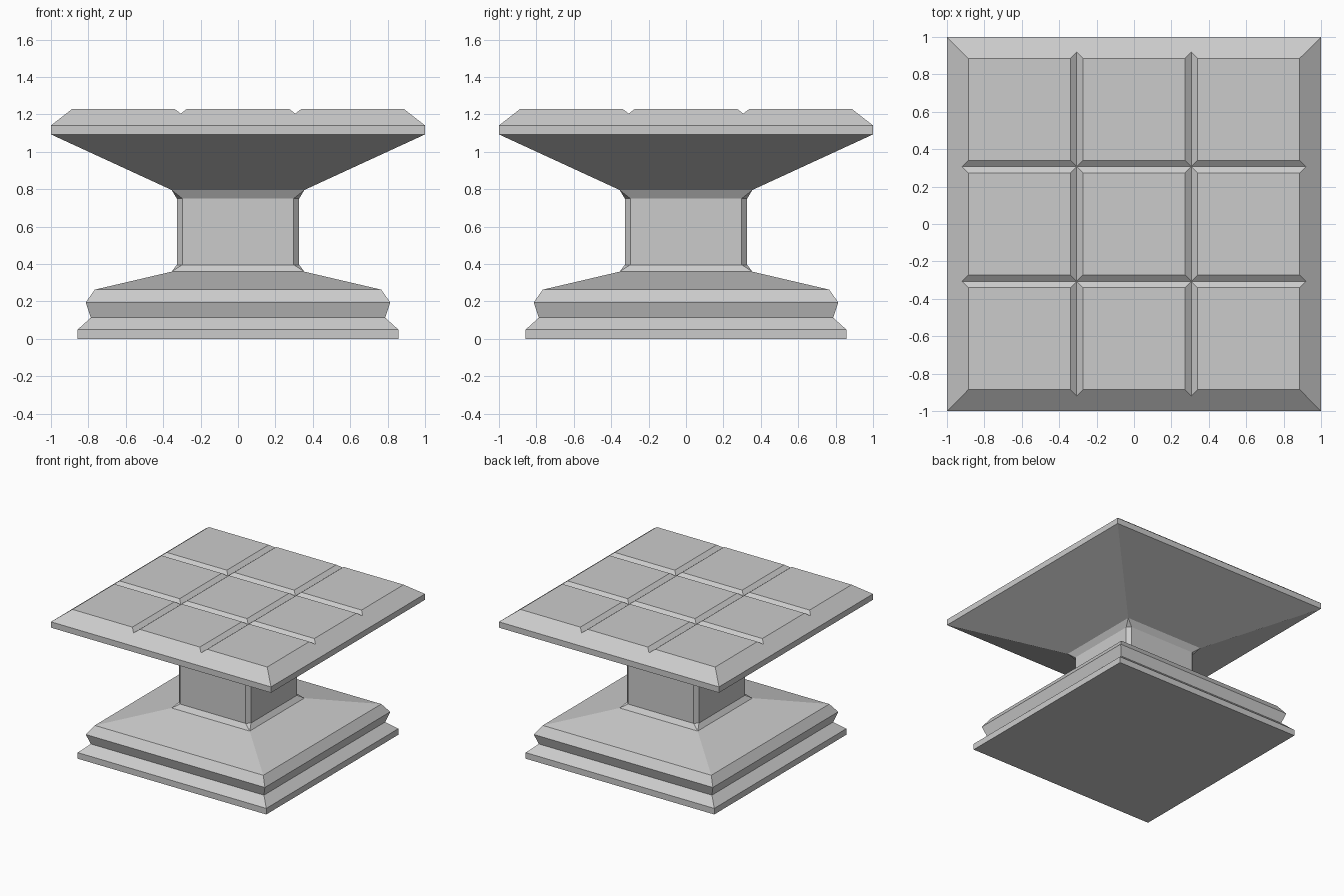
import bpy, bmesh

if "Cube" in bpy.data.objects:
    bpy.data.objects.remove(bpy.data.objects["Cube"])


def finish(bm, name):
    bmesh.ops.remove_doubles(bm, verts=bm.verts, dist=0.0005)
    mesh = bpy.data.meshes.new(name)
    bm.to_mesh(mesh)
    bm.free()
    bpy.context.collection.objects.link(bpy.data.objects.new(name, mesh))


def square_stack(name, profile, cap_bottom=False):
    """Loft square rings given as (half width, z, corner chamfer)."""
    bm = bmesh.new()
    rings = []
    for h, z, c in profile:
        k = h - c
        if c:
            pts = [(h, -k), (h, k), (k, h), (-k, h),
                   (-h, k), (-h, -k), (-k, -h), (k, -h)]
        else:
            pts = [(h, -h), (h, h), (h, h), (-h, h),
                   (-h, h), (-h, -h), (-h, -h), (h, -h)]
        rings.append([bm.verts.new((x, y, z)) for x, y in pts])
    for low, high in zip(rings, rings[1:]):
        for i in range(8):
            j = (i + 1) % 8
            bm.faces.new((low[i], low[j], high[j], high[i]))
    if cap_bottom:
        bm.faces.new(rings[0][::-1])
    finish(bm, name)


# Moulded plinth
square_stack("plinth", [(0.857, 0, 0), (0.857, 0.05, 0), (0.787, 0.113, 0),
                        (0.814, 0.194, 0), (0.766, 0.263, 0), (0.355, 0.359, 0)], True)

# Column with chamfered corners running out into square collars
square_stack("column", [(0.355, 0.359, 0), (0.327, 0.396, 0.029),
                        (0.327, 0.75, 0.029), (0.355, 0.796, 0)])

# Flared slab
square_stack("slab", [(0.355, 0.796, 0), (1.0, 1.093, 0),
                      (1.0, 1.141, 0), (0.919, 1.204, 0)])

# Three by three raised bevelled panels on the slab
bm = bmesh.new()
bmesh.ops.create_grid(bm, x_segments=3, y_segments=3, size=0.919)
bmesh.ops.translate(bm, verts=bm.verts, vec=(0, 0, 1.204))
bmesh.ops.inset_individual(bm, faces=bm.faces[:], thickness=0.047, depth=0.026)
finish(bm, "top_panels")
